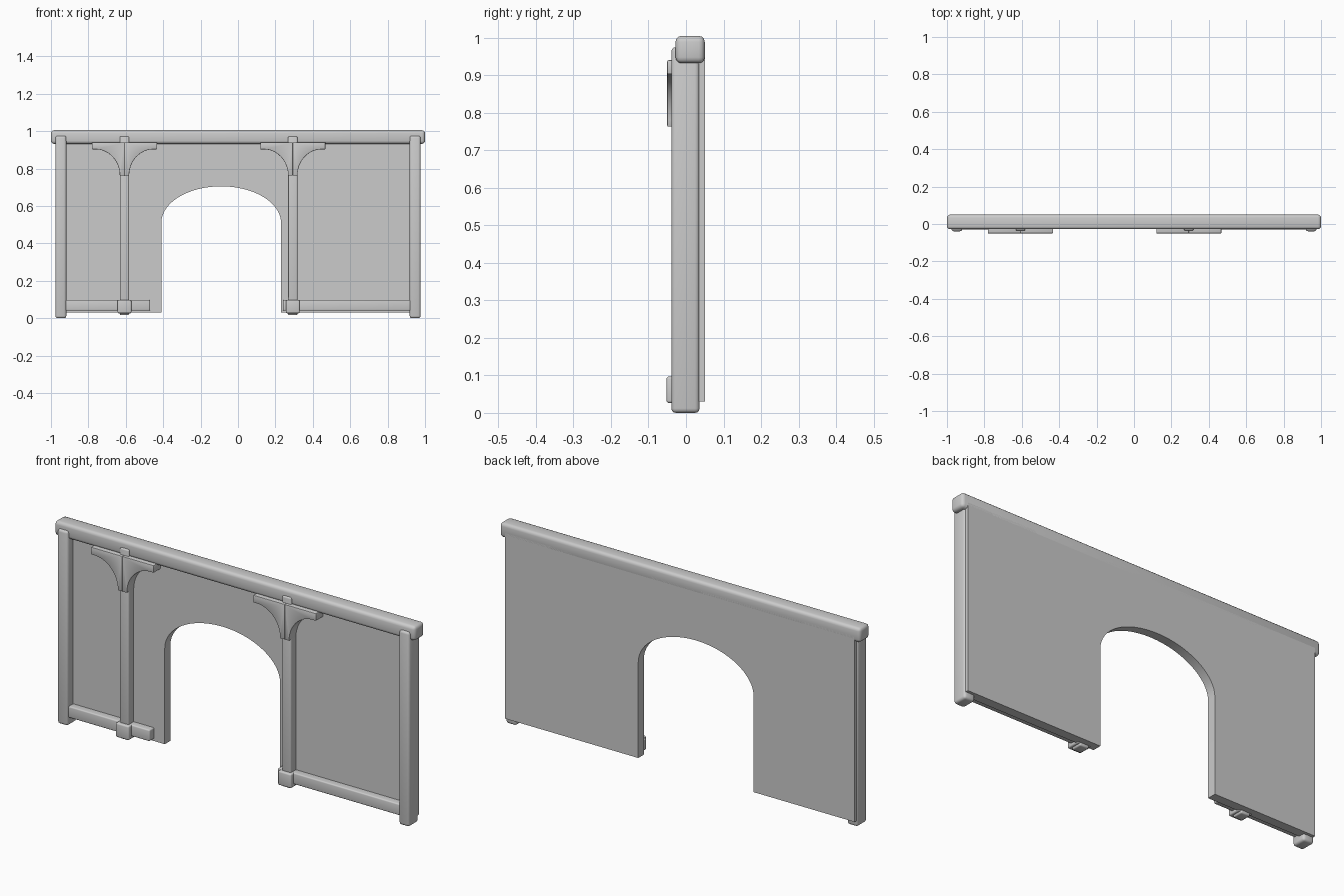
import bpy, bmesh, math

old = bpy.data.objects.get("Cube")
if old:
    bpy.data.objects.remove(old, do_unlink=True)

# Single plain stone colour
stone = bpy.data.materials.new("grey_stone")
stone.use_nodes = True
grey = (0.6, 0.6, 0.6, 1)
stone.diffuse_color = grey
stone.node_tree.nodes["Principled BSDF"].inputs["Base Color"].default_value = grey


def finish(name, bm, bevel, segments=3):
    bmesh.ops.recalc_face_normals(bm, faces=bm.faces)
    mesh = bpy.data.meshes.new(name)
    bm.to_mesh(mesh)
    bm.free()
    ob = bpy.data.objects.new(name, mesh)
    bpy.context.collection.objects.link(ob)
    mesh.materials.append(stone)
    bpy.ops.object.select_all(action="DESELECT")
    ob.select_set(True)
    bpy.context.view_layer.objects.active = ob
    if bevel:
        mod = ob.modifiers.new("rounded_edges", "BEVEL")
        mod.width = bevel
        mod.segments = segments
        mod.limit_method = "ANGLE"
        mod.angle_limit = math.radians(40)
        bpy.ops.object.modifier_apply(modifier=mod.name)
    bpy.ops.object.shade_smooth_by_angle(angle=math.radians(35))
    return ob


def box(name, x, y, z, bevel):
    """Rounded box from (low, high) ranges on each axis."""
    bm = bmesh.new()
    bmesh.ops.create_cube(bm, size=1)
    for v in bm.verts:
        for i, (low, high) in enumerate((x, y, z)):
            v.co[i] = low if v.co[i] < 0 else high
    return finish(name, bm, bevel)


def slab(name, outline, y, bevel=0):
    """Extrude an x-z outline through the y range."""
    bm = bmesh.new()
    face = bm.faces.new([bm.verts.new((px, y[0], pz)) for px, pz in outline])
    out = bmesh.ops.extrude_face_region(bm, geom=[face])
    for v in out["geom"]:
        if isinstance(v, bmesh.types.BMVert):
            v.co.y = y[1]
    return finish(name, bm, bevel, 2)


# Wall with an off-centre elliptical archway
arch_x, arch_w, spring, rise, base = -0.09, 0.32, 0.51, 0.195, 0.03
arch = []
for i in range(33):
    a = math.pi * i / 32
    arch.append((arch_x - arch_w * math.cos(a), spring + rise * math.sin(a)))
wall = [(-0.97, 0.96), (-0.97, base), (arch_x - arch_w, base)] + arch
wall += [(arch_x + arch_w, base), (0.97, base), (0.97, 0.96)]
slab("wall", wall, (0.005, 0.05))

# Top beam and end posts
box("top_beam", (-1, 1), (-0.028, 0.05), (0.932, 1.005), 0.016)
for side, sx in (("right", -1), ("left", 1)):
    xs = sorted((sx * 0.918, sx * 0.976))
    box(side + "_end_post", xs, (-0.039, 0.036), (0.0, 0.975), 0.012)

# Skirting rails
box("right_base_rail", (-0.94, -0.47), (-0.03, 0.02), (0.04, 0.097), 0.006)
box("left_base_rail", (0.24, 0.94), (-0.03, 0.02), (0.04, 0.097), 0.006)

# Columns with base blocks and paired curved brackets
for side, cx in (("right", -0.607), ("left", 0.293)):
    box(side + "_column", (cx - 0.025, cx + 0.025), (-0.036, 0.02),
        (0.016, 0.972), 0.007)
    box(side + "_column_base", (cx - 0.037, cx + 0.037), (-0.052, 0.02),
        (0.026, 0.097), 0.007)
    for half, s in (("inner", 1), ("outer", -1)):
        outline = [(cx, 0.94), (cx + s * 0.174, 0.94), (cx + s * 0.174, 0.903)]
        for i in range(13):
            a = math.pi / 2 * i / 12
            outline.append((cx + s * (0.155 - 0.13 * math.sin(a)),
                            0.763 + 0.14 * math.cos(a)))
        outline.append((cx, 0.763))
        slab(side + "_" + half + "_bracket", outline, (-0.05, 0.02), 0.003)
